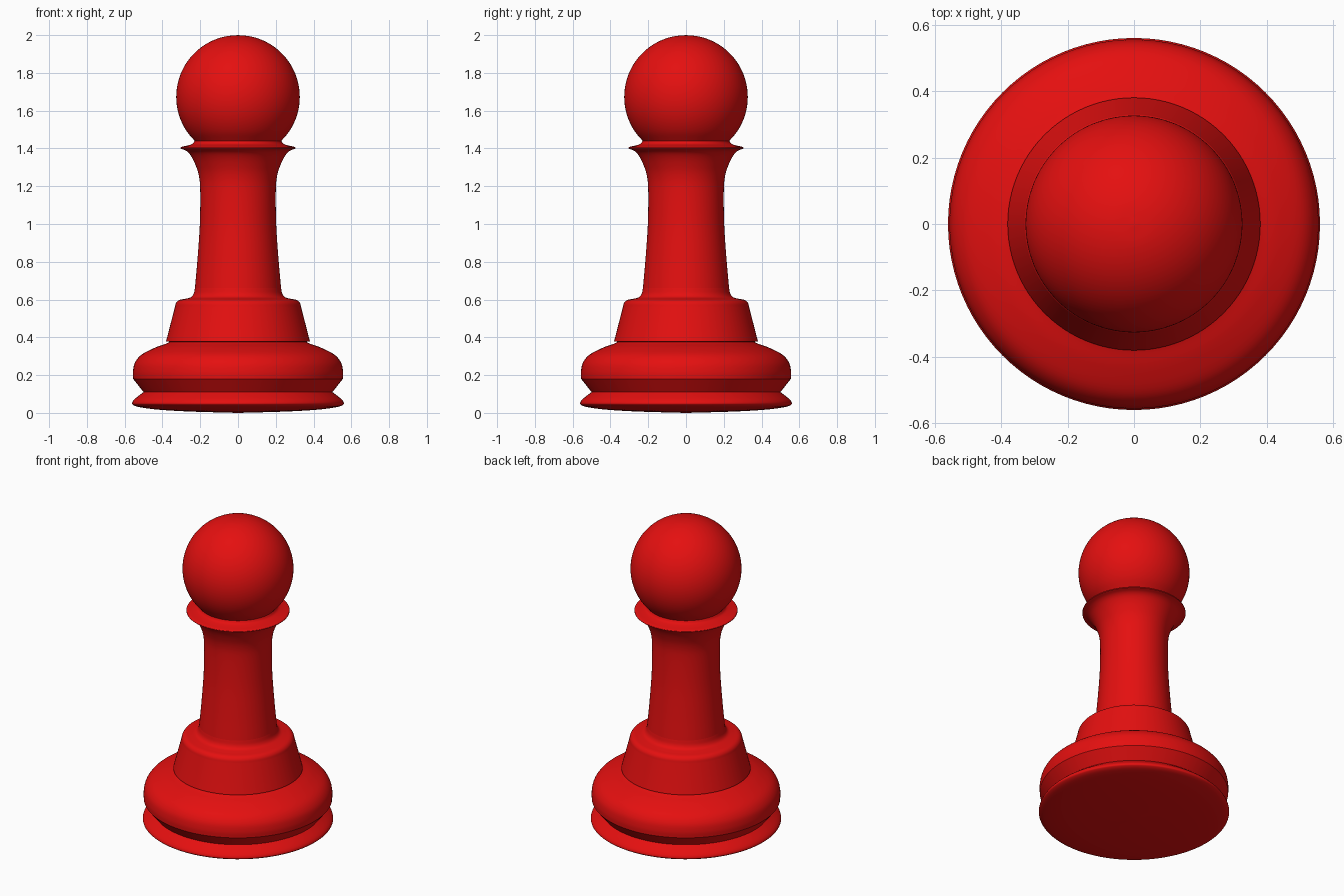
import bpy, bmesh, math
from mathutils import Vector

if "Cube" in bpy.data.objects:
    bpy.data.objects.remove(bpy.data.objects["Cube"])

SIDES = 96
red = bpy.data.materials.new("glossy red")
red.diffuse_color = (0.78, 0.005, 0.005, 1)
red.use_nodes = True
red.node_tree.nodes["Principled BSDF"].inputs["Base Color"].default_value = red.diffuse_color


def smooth_curve(pts, steps=5):
    """Catmull-Rom curve through (radius, height) points."""
    p = [Vector(q) for q in pts]
    if len(p) < 3:
        return p
    p = [2 * p[0] - p[1]] + p + [2 * p[-1] - p[-2]]
    out = []
    for a, b, c, d in zip(p, p[1:], p[2:], p[3:]):
        for k in range(steps):
            t = k / steps
            out.append(0.5 * (2 * b + (c - a) * t + (2 * a - 5 * b + 4 * c - d) * t * t
                              + (3 * b - a - 3 * c + d) * t ** 3))
    return out + [p[-2]]


def lathe(name, *sections):
    """Turn profile sections around z; section joints stay sharp corners."""
    prof = []
    for s in sections:
        prof += smooth_curve(s)[1 if prof else 0:]
    bm = bmesh.new()
    rings = []
    for r, z in prof:
        if r < 1e-4:
            rings.append([bm.verts.new((0, 0, z))] * SIDES)
        else:
            rings.append([bm.verts.new((r * math.cos(2 * math.pi * i / SIDES),
                                        r * math.sin(2 * math.pi * i / SIDES), z))
                          for i in range(SIDES)])
    for lo, hi in zip(rings, rings[1:]):
        for i in range(SIDES):
            j = (i + 1) % SIDES
            bm.faces.new(list(dict.fromkeys((lo[i], lo[j], hi[j], hi[i]))))
    me = bpy.data.meshes.new(name)
    bm.to_mesh(me)
    bm.free()
    me.materials.append(red)
    ob = bpy.data.objects.new(name, me)
    bpy.context.collection.objects.link(ob)
    bpy.ops.object.select_all(action='DESELECT')
    ob.select_set(True)
    bpy.context.view_layer.objects.active = ob
    bpy.ops.object.shade_smooth_by_angle(angle=math.radians(32))


# Foot disc with slightly domed underside
lathe("foot",
      [(0, 0), (0.25, 0.007), (0.42, 0.017), (0.52, 0.03), (0.555, 0.042),
       (0.56, 0.055), (0.545, 0.075), (0.50, 0.11)])

# Undercut groove and rounded base
lathe("base",
      [(0.50, 0.11), (0.555, 0.18)],
      [(0.555, 0.18), (0.556, 0.22), (0.545, 0.267), (0.51, 0.309),
       (0.44, 0.345), (0.385, 0.365), (0.36, 0.376)])

# Tapered plinth with rounded shoulder
lathe("plinth",
      [(0.36, 0.376), (0.381, 0.378)],
      [(0.381, 0.378), (0.334, 0.56)],
      [(0.334, 0.56), (0.328, 0.582), (0.312, 0.597), (0.28, 0.604),
       (0.25, 0.612), (0.235, 0.63), (0.228, 0.66)])

# Waisted stem flaring up to the collar
lathe("stem",
      [(0.228, 0.66), (0.214, 0.82), (0.202, 1.0), (0.20, 1.18), (0.208, 1.26),
       (0.228, 1.32), (0.252, 1.365), (0.275, 1.388), (0.304, 1.399)])

# Thin collar lip
lathe("collar",
      [(0.304, 1.399), (0.300, 1.408), (0.265, 1.416), (0.24, 1.425), (0.229, 1.44)])

# Ball head
R, C = 0.327, 1.673
a0 = math.asin((1.44 - C) / R)
lathe("ball_head",
      [(R * math.cos(a), C + R * math.sin(a))
       for a in (a0 + (math.pi / 2 - a0) * k / 12 for k in range(13))])
